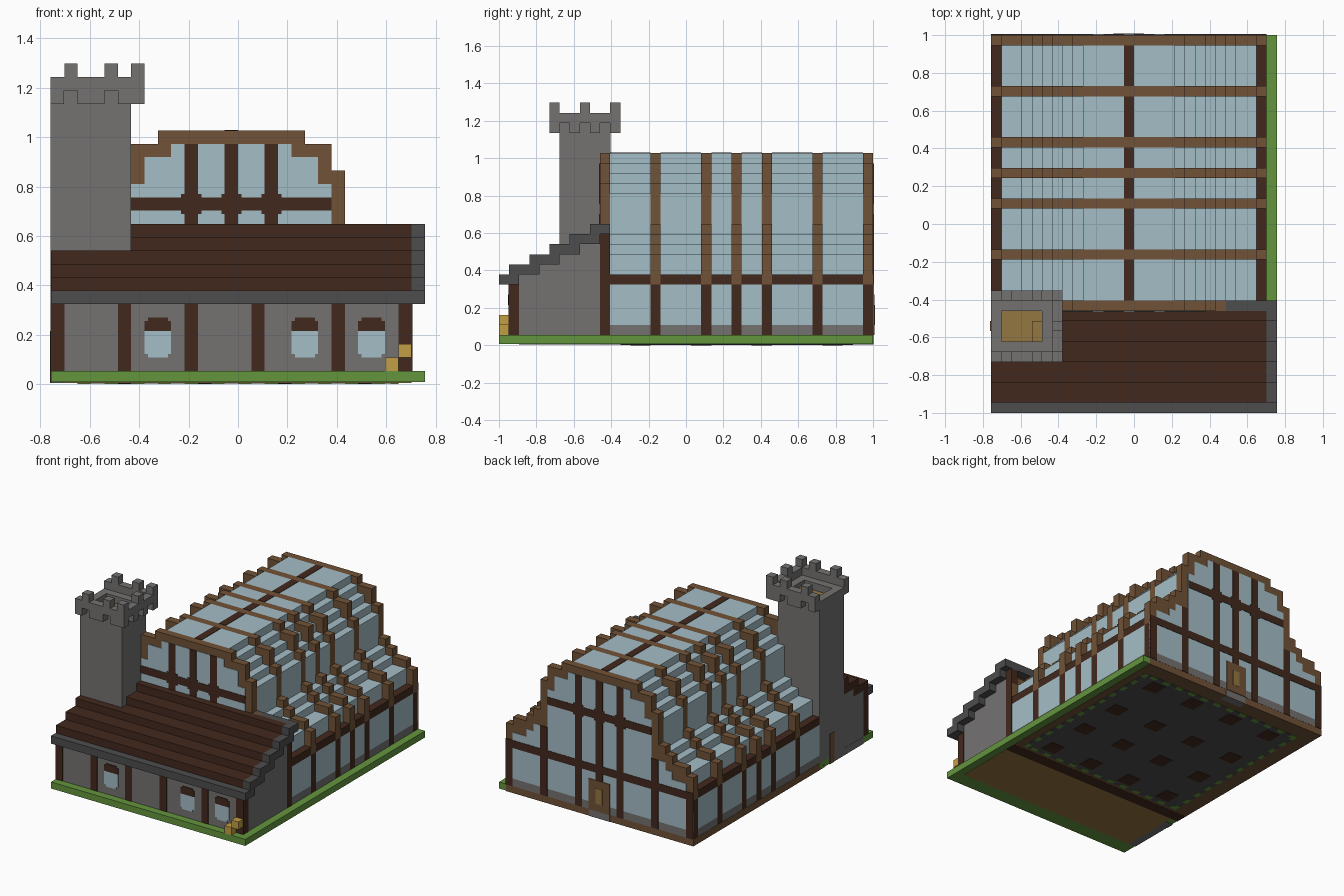
import bpy, bmesh
from mathutils import Matrix, Vector

cube = bpy.data.objects.get("Cube")
if cube:
    bpy.data.objects.remove(cube)

U = 2 / 37          # one block
NX, NY = 28, 37     # plot size in blocks


def material(name, rgb):
    m = bpy.data.materials.new(name)
    m.use_nodes = True
    col = [(c / 255) ** 2.2 for c in rgb] + [1]
    m.diffuse_color = col
    m.node_tree.nodes["Principled BSDF"].inputs["Base Color"].default_value = col
    return m


glass = material("pale blue glass", (163, 188, 197))
grass = material("grass green", (100, 148, 64))
dark = material("dark timber", (68, 45, 35))
light = material("light timber", (112, 83, 58))
stone = material("grey stone", (116, 114, 113))
slate = material("dark slate", (78, 78, 79))
gold = material("straw gold", (192, 157, 70))
plank = material("plank brown", (148, 118, 68))


def part(name, mat, boxes):
    """One object from boxes given as block ranges (x0, x1, y0, y1, z0, z1)."""
    bm = bmesh.new()
    for x0, x1, y0, y1, z0, z1 in boxes:
        mid = Vector(((x0 + x1 - NX) / 2, (y0 + y1 - NY) / 2, (z0 + z1) / 2)) * U
        size = Vector((x1 - x0, y1 - y0, z1 - z0)) * U
        bmesh.ops.create_cube(bm, size=1, matrix=Matrix.LocRotScale(mid, None, size))
    me = bpy.data.meshes.new(name)
    bm.to_mesh(me)
    bm.free()
    me.materials.append(mat)
    ob = bpy.data.objects.new(name, me)
    bpy.context.collection.objects.link(ob)


def stepped(profile, y0, y1, z):
    """Symmetric stepped arch, each step (inset, top) narrower than the last."""
    out = []
    for inset, top in profile:
        out.append((inset, 27 - inset, y0, y1, z, top))
        z = top
    return out


# Ground and floors
part("grass_base", grass, [(0, NX, 0, NY, .15, 1)])
part("hall_plinth", light, [(-.03, 27, 11, 37.03, .1, 1)])
part("front_room_floor", plank, [(1, 27, 2, 10, .1, .5)])
part("front_room_sill", dark, [(0, 27, 10, 11.5, .08, .5)])
part("side_plinth", stone, [(-.03, 1, 2, 9, .1, 1), (12, 15, 36, 37.06, .09, 1)])
part("hall_floor", slate, [(2, 26, 12, 35, .05, .5)])
part("floor_patches", dark, [(x - 1, x + 1, y - 1, y + 1, 0, .5)
                             for x in (5, 11, 17, 23) for y in (14, 20, 26, 33)])
part("floor_hedge", grass,
     [(x, x + 1, y, y + .6, .03, .5) for x in range(2, 26, 2) for y in (12, 34.4)]
     + [(x, x + .6, y, y + 1, .03, .5) for x in (2, 25.4) for y in range(12, 35, 2)])

# Glass hall: ribs with glazed bays between them
RIBS = [10, 15, 20, 23, 26, 31, 36]
rib_steps = [(0, 9), (1, 10), (3, 11), (4, 12), (5, 16), (6, 18), (8, 19)]
glass_steps = [(1, 9), (3, 10), (4, 11), (5, 15), (6, 16), (7, 17), (8, 18), (9, 19)]
ribs, posts, bays, sills, beams, ridge = [], [], [], [], [], []
for r in RIBS:
    ribs += stepped(rib_steps, r, r + 1, 6)
    posts.append((0, 27, r, r + 1, 1, 6))
for a, b in zip(RIBS, RIBS[1:]):
    a += 1
    bays += [(0, 27, a, b, 2, 6)] + stepped(glass_steps, a, b, 7)
    sills.append((0, 27, a, b, 1, 2))
    beams.append((0, 27, a, b, 6, 7))
    ridge.append((13, 14, a, b, 18.9, 19.05))
part("hall_ribs", light, ribs)
part("hall_posts", dark, posts)
part("hall_glass", glass, bays)
part("hall_sills", stone, sills)
part("hall_beams", dark, beams)
part("ridge_beam", dark, ridge)

# Gable ends: glass plates with timber framing
gable = [(0, 6), (1, 8), (3, 9), (4, 10), (6, 15), (7, 17), (9, 18)]
part("front_gable_glass", glass, stepped(gable[4:], 9.94, 10, 10))
part("back_gable_glass", glass, stepped(gable, 36.9, 37.05, 2))
part("back_gable_sill", stone, [(0, 27, 36.9, 37.05, 1, 2)])
uprights = [(0, 6), (5, 10), (10, 18), (13, 18), (16, 18), (21, 10), (26, 6)]
front_timber = [(x, x + 1, 9.9, 10, 9, t) for x, t in uprights if t == 18]
front_timber.append((6, 21, 9.9, 10, 13, 14))
back_timber = [(x, x + 1, 36.9, 37.1, 1, t) for x, t in uprights]
back_timber += [(0, 27, 36.9, 37.1, 6, 7), (6, 21, 36.9, 37.1, 13, 14)]
# small brackets where uprights cross the high beam
for x in (10, 13, 16):
    front_timber.append((x - .25, x + 1.25, 9.9, 10, 12.75, 14.25))
    back_timber.append((x - .25, x + 1.25, 36.9, 37.1, 12.75, 14.25))
part("front_gable_timber", dark, front_timber)
part("back_gable_timber", dark, back_timber)
part("back_door", light, [(12, 15, 36.9, 37.15, 1, 5)])
part("back_door_panel", plank, [(13, 14, 36.9, 37.18, 2, 4)])

# Front room: stepped body under a stepped roof
part("front_room_walls", stone, [(0, 27, 1, 10, 1, 6)]
     + [(0, 27, 2 * s, 10, 5 + s, 6 + s) for s in range(1, 5)])
part("front_posts", dark, [(x, x + 1, .95, 2, 1, 6) for x in (0, 5, 10, 15, 21)]
     + [(26, 27.05, .95, 2, 1, 6), (26, 27.05, 10, 11, 1, 11), (-.03, 1, 1, 2, 1, 6)])


def roof(x0, x1):
    out = []
    for s in range(1, 6):
        end = min(2 * s + 1, 10)
        out += [(x0, x1, 2 * s - 1, end, 6 + s, 7 + s),
                (x0, x1, 2 * s - 1, 2 * s, 5 + s, 6 + s)]
    return out


part("front_roof", dark, roof(0, 27))
part("roof_trim", slate, roof(27, 28) + [(0, 28, 0, 1, 6, 7), (22, 28, 10, 11, 11, 12)])

# Windows with rounded corners and dark shutters
panes, shutters = [], []
for x in (7, 18, 23):
    panes += [(x, x + 2, .93, 1.1, 2.25, 4), (x + .25, x + 1.75, .93, 1.1, 2, 2.25)]
    shutters += [(x, x + 2, .9, 1.1, 4, 4.75), (x + .25, x + 1.75, .9, 1.1, 4.75, 5)]
part("window_panes", glass, panes)
part("window_shutters", dark, shutters)
part("straw_bales", gold, [(25, 26, 0, 1, 1, 2), (26, 27, 0, 1, 2, 3)])

# Tower with overhanging battlements
L = -.03
part("tower_body", stone, [(L, 6, 6, 11.03, 1, 21), (L, 1, 6, 11.03, 21, 22),
                           (5, 6, 6, 11.03, 21, 22), (1, 5, 6, 7, 21, 22),
                           (1, 5, 10, 11.03, 21, 22)])
part("tower_parapet", stone, [(L, 7, 5, 6, 22, 23), (L, 7, 11, 12, 22, 23),
                              (6, 7, 6, 11, 22, 23)])
part("tower_merlons", stone, [(x, x + 1, y, y + 1, 23, 24)
                              for x in (1, 4, 6) for y in (5, 11)] + [(6, 7, 8, 9, 23, 24)])
part("tower_corbels", stone, [(x, x + w, y, y + 1, 21, 22)
                              for x, w in ((L, 1), (2, 2), (5, 2)) for y in (5, 11)]
     + [(6, 7, y, y + 1, 21, 22) for y in (7, 9)])
part("tower_floor", plank, [(1, 5, 7, 10, 20.5, 21.05), (4, 5, 7, 9, 21, 21.4)])
part("tower_side_post", light, [(-.08, 1, 8, 9, 0.1, 4)])
